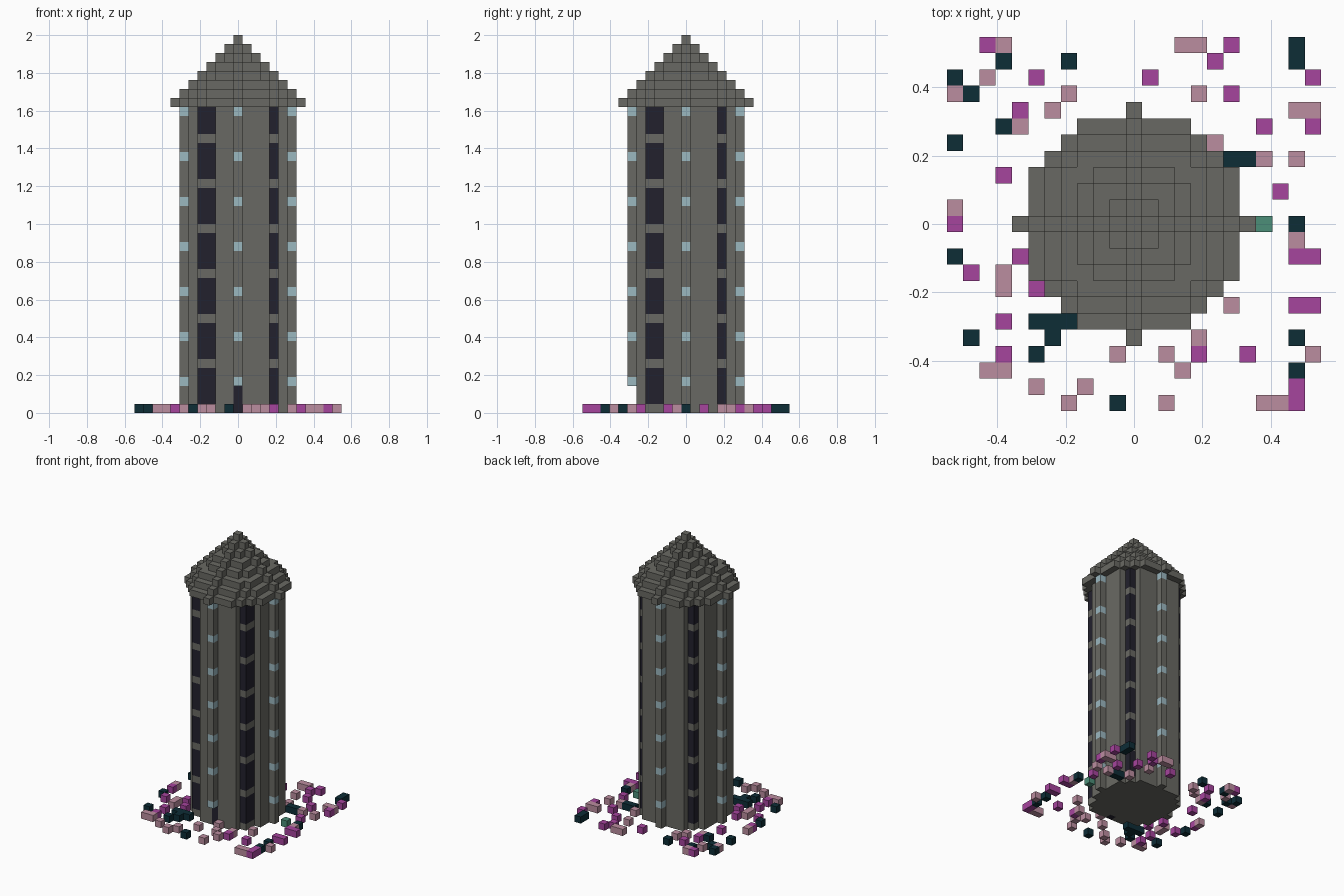
import bpy, bmesh
from mathutils import Vector

cube = bpy.data.objects.get("Cube")
if cube:
    bpy.data.objects.remove(cube, do_unlink=True)

UNIT = 1 / 21          # edge of one block
WALL_TOP = 34          # layers in the shaft
ROOF_RADIUS = 7


def material(name, rgb):
    m = bpy.data.materials.new(name)
    m.use_nodes = True
    m.diffuse_color = (*rgb, 1)
    bsdf = m.node_tree.nodes["Principled BSDF"]
    bsdf.inputs["Base Color"].default_value = (*rgb, 1)
    bsdf.inputs["Roughness"].default_value = 0.9
    return m


STONE = material("grey stone", (0.141, 0.141, 0.125))
SLIT = material("dark window", (0.016, 0.015, 0.026))
GLASS = material("pale blue glass", (0.33, 0.48, 0.53))
MAGENTA = material("magenta", (0.38, 0.058, 0.34))
PINK = material("dusty pink", (0.50, 0.27, 0.35))
TEAL = material("dark teal", (0.004, 0.026, 0.037))
GREEN = material("sea green", (0.072, 0.275, 0.19))

AXES = [Vector(a) for a in ((1, 0, 0), (0, 1, 0), (0, 0, 1))]


def block_object(name, cells):
    """Skin a {(x, y, z): material} set of blocks, keeping only exposed faces."""
    mesh = bpy.data.meshes.new(name)
    mats = list(dict.fromkeys(cells.values()))
    for m in mats:
        mesh.materials.append(m)
    bm = bmesh.new()
    for cell, mat in cells.items():
        centre = Vector(cell) + Vector((0, 0, 0.5))
        for i in range(3):
            for sign in (1, -1):
                n = AXES[i] * sign
                if tuple(int(c) for c in Vector(cell) + n) in cells:
                    continue
                u, v = AXES[(i + 1) % 3], AXES[(i + 2) % 3] * sign
                corners = (-u - v, u - v, u + v, v - u)
                face = bm.faces.new([bm.verts.new((centre + (n + c) / 2) * UNIT)
                                     for c in corners])
                face.material_index = mats.index(mat)
    bmesh.ops.remove_doubles(bm, verts=bm.verts, dist=UNIT / 100)
    bm.to_mesh(mesh)
    bm.free()
    obj = bpy.data.objects.new(name, mesh)
    bpy.context.collection.objects.link(obj)


def disc(radius):
    span = range(-radius, radius + 1)
    return [(x, y) for x in span for y in span if x * x + y * y <= radius * radius]


def plant_rows(name, mat, rows):
    """Set single blocks on the ground, given as row y: columns x."""
    block_object(name, {(x, y, 0): mat for y, xs in rows.items() for x in xs})


# Shaft: round tower with slits on the diagonals and lights on the four ribs
corner_slits = {(x, y) for x in (-4, 4) for y in (-4, 4)} | {(4, -3), (-3, -4)}
notches = {(5, -3), (-3, -5)}
ribs = {(6, 0), (-6, 0), (0, 6), (0, -6)}
shaft = {}
for z in range(WALL_TOP):
    for x, y in disc(6):
        if (x, y) in notches:
            continue
        mat = STONE
        if (x, y) in corner_slits and z % 5:
            mat = SLIT
        if (x, y) in ribs and z % 5 == 3:
            mat = GLASS
        # Doorway: the front rib is left out and the wall behind it is dark
        if x == 0 and z < 3:
            if y == -6:
                continue
            if y == -5:
                mat = SLIT
        shaft[x, y, z] = mat
block_object("tower_shaft", shaft)

# Roof: stepped cone of shrinking discs
roof = {(x, y, WALL_TOP + step): STONE
        for step in range(ROOF_RADIUS + 1)
        for x, y in disc(ROOF_RADIUS - step)}
block_object("stepped_roof", roof)

# Garden: loose plants around the foot, back row first
plant_rows("magenta_flowers", MAGENTA, {
    11: [-9, 6], 10: [5], 9: [-6, 1, 11], 8: [6], 7: [-7], 6: [8, 11],
    3: [-8], 2: [9], 0: [-11], -2: [-7, 10, 11], -3: [-10], -4: [-6],
    -5: [10, 11], -6: [-8], -8: [-8, 4, 7], -10: [10], -11: [10]})
plant_rows("pink_flowers", PINK, {
    11: [-8, 3, 4], 9: [-9], 8: [-11, -4, 4], 7: [-5, 10, 11], 6: [-7],
    5: [5], 4: [8, 10], 1: [-11], -1: [10], -3: [-8], -4: [-8], -5: [6],
    -6: [1], -7: [4], -8: [-1, 2, 11], -9: [-9, -8, 3], -10: [-6, -3],
    -11: [-4, 2, 8, 9]})
plant_rows("dark_shrubs", TEAL, {
    11: [10], 10: [-8, -4, 10], 9: [-11], 8: [-10], 6: [-8], 5: [-11],
    4: [6, 7], 0: [10], -2: [-11], -6: [-6, -5, -4], -7: [-10, -5, 10],
    -8: [-6], -9: [10], -11: [-1]})
plant_rows("green_sprout", GREEN, {0: [8]})
